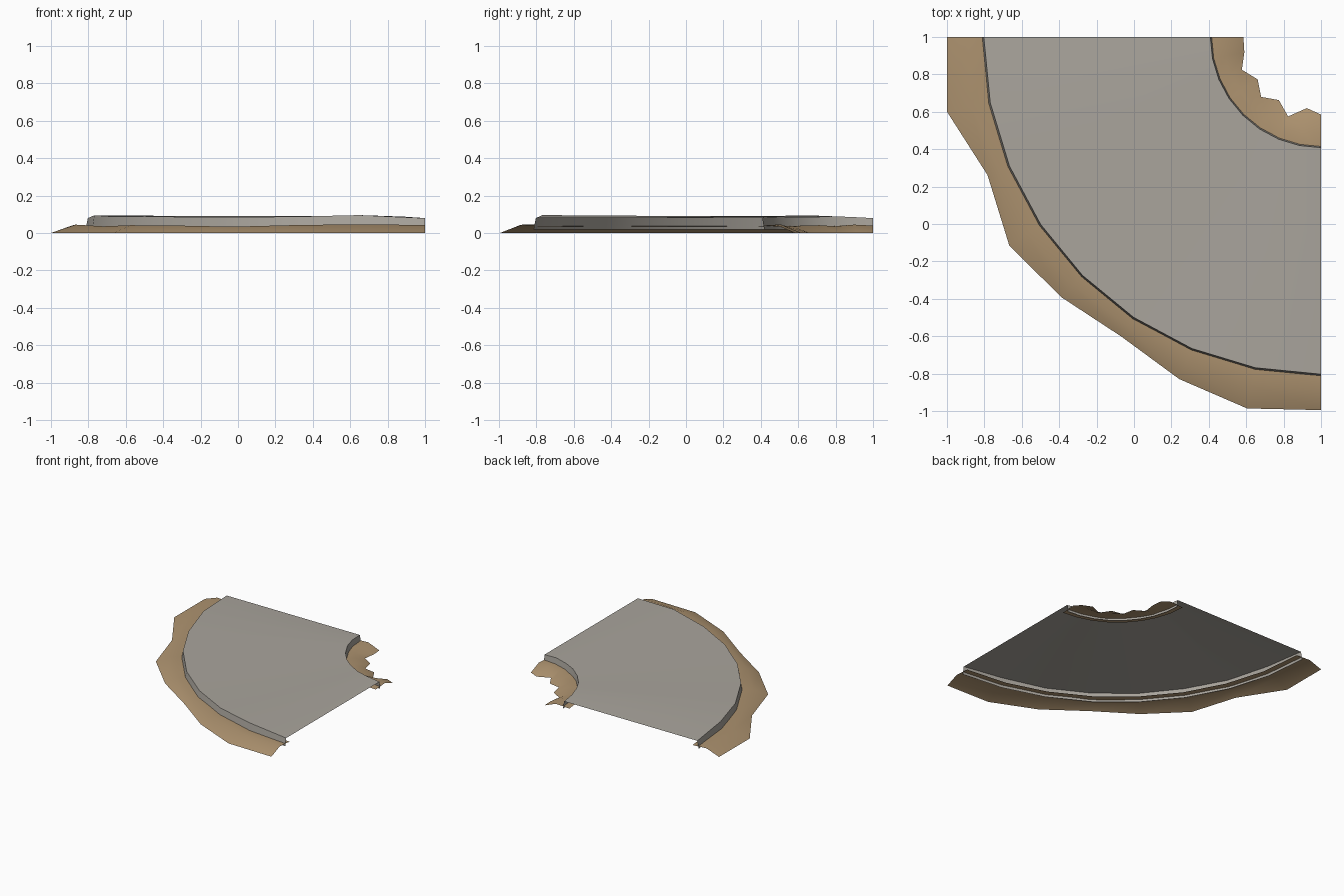
import bpy, bmesh, math

if "Cube" in bpy.data.objects:
    bpy.data.objects.remove(bpy.data.objects["Cube"])

STEPS = 8  # segments in the quarter turn


def material(name, colour):
    m = bpy.data.materials.new(name)
    m.use_nodes = True
    m.diffuse_color = (*colour, 1)
    m.node_tree.nodes["Principled BSDF"].inputs["Base Color"].default_value = (*colour, 1)
    return m


def sweep(name, rows, mat):
    """Skin rows of (radius, height) lists around the corner at (1, 1); rows run inside to outside."""
    bm = bmesh.new()
    grid = []
    for radii, heights in rows:
        row = []
        for i in range(STEPS + 1):
            a = math.pi + math.pi / 2 * i / STEPS
            row.append(bm.verts.new((1 + radii[i] * math.cos(a), 1 + radii[i] * math.sin(a), heights[i])))
        grid.append(row)
    for a, b in zip(grid, grid[1:]):
        for i in range(STEPS):
            bm.faces.new((a[i], b[i], b[i + 1], a[i + 1]))
    mesh = bpy.data.meshes.new(name)
    bm.to_mesh(mesh)
    bm.free()
    mesh.materials.append(mat)
    ob = bpy.data.objects.new(name, mesh)
    bpy.context.collection.objects.link(ob)
    bpy.ops.object.select_all(action="DESELECT")
    ob.select_set(True)
    bpy.context.view_layer.objects.active = ob
    bpy.ops.object.shade_smooth_by_angle(angle=math.radians(35))
    return ob


def flat(value):
    return [value] * (STEPS + 1)


stone = material("pale grey stone", (0.40, 0.375, 0.335))
earth = material("sandy earth", (0.42, 0.29, 0.16))

# Road slab: open underneath, with a slightly battered kerb on both edges
outer_top = [0.08, 0.095, 0.088, 0.09, 0.086, 0.086, 0.088, 0.096, 0.08]
inner_top = [0.08, 0.086, 0.09, 0.085, 0.085, 0.088, 0.086, 0.088, 0.08]
sweep("road", [
    (flat(0.582), flat(0.018)),
    (flat(0.592), inner_top),
    (flat(1.803), outer_top),
    (flat(1.815), flat(0.018)),
], stone)

# Outer verge: ragged edge on the ground, rising to a bank that tucks under the road
ragged_outer = [2.0, 2.04, 1.93, 2.005, 1.966, 1.925, 1.98, 2.025, 1.995]
bank = [0.04, 0.045, 0.036, 0.042, 0.04, 0.034, 0.042, 0.047, 0.043]
sweep("outer_verge", [
    (flat(1.76), flat(0.034)),
    ([1.815 + 0.4 * (r - 1.815) for r in ragged_outer], bank),
    (ragged_outer, flat(0)),
], earth)

# Inner verge: jagged edge near the corner
ragged_inner = [0.415, 0.418, 0.458, 0.408, 0.453, 0.406, 0.46, 0.388, 0.415]
sweep("inner_verge", [
    (ragged_inner, flat(0)),
    ([0.585 - 0.4 * (0.585 - r) for r in ragged_inner], bank),
    (flat(0.64), flat(0.034)),
], earth)
